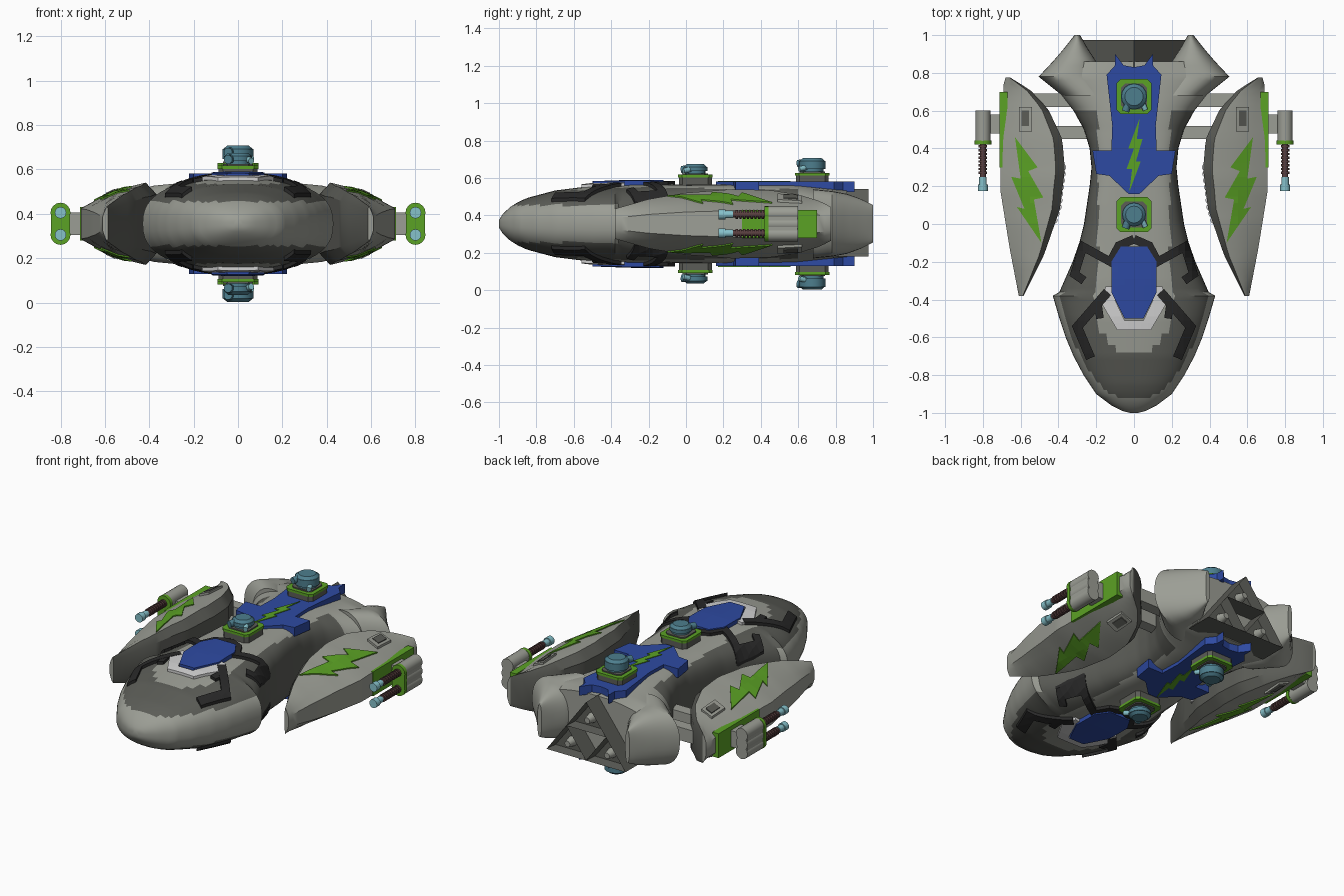
import bpy, bmesh, math
from mathutils import Matrix, Vector

if "Cube" in bpy.data.objects:
    bpy.data.objects.remove(bpy.data.objects["Cube"])

MID = 0.355  # the craft is mirrored about this height; all parts use local z

def mat(name, r, g, b):
    m = bpy.data.materials.new(name)
    m.diffuse_color = (r, g, b, 1)
    m.use_nodes = True
    m.node_tree.nodes["Principled BSDF"].inputs["Base Color"].default_value = m.diffuse_color
    return m

LIGHT = mat("light_grey", .33, .34, .30)
DARK = mat("dark_grey", .105, .108, .095)
BLUE = mat("blue", .027, .068, .36)
GREEN = mat("green", .105, .36, .018)
BLACK = mat("black", .022, .022, .022)
WHITE = mat("white", .65, .65, .65)
TEAL = mat("teal", .075, .21, .27)
PALE = mat("pale_teal", .24, .54, .60)
BROWN = mat("brown", .10, .05, .05)

def lerp(tab, y):
    for (a, u), (b, v) in zip(tab, tab[1:]):
        if y <= b:
            return u + (v - u) * max(0, (y - a) / (b - a))
    return tab[-1][1]

def finish(name, bm, mats, mirror="", smooth=False):
    bmesh.ops.recalc_face_normals(bm, faces=bm.faces)
    me = bpy.data.meshes.new(name)
    bm.to_mesh(me)
    bm.free()
    for m in (mats if isinstance(mats, list) else [mats]):
        me.materials.append(m)
    ob = bpy.data.objects.new(name, me)
    ob.location.z = MID
    bpy.context.collection.objects.link(ob)
    if mirror:
        md = ob.modifiers.new("Mirror", 'MIRROR')
        md.use_axis = ("x" in mirror, False, "z" in mirror)
        md.use_mirror_merge = False
    if smooth:
        bpy.ops.object.select_all(action='DESELECT')
        ob.select_set(True)
        bpy.context.view_layer.objects.active = ob
        bpy.ops.object.shade_smooth_by_angle(angle=math.radians(32))
    return ob

def box(bm, x0, x1, y0, y1, z0, z1):
    c = Vector(((x0 + x1) / 2, (y0 + y1) / 2, (z0 + z1) / 2))
    bmesh.ops.create_cube(bm, size=1, matrix=Matrix.Translation(c) @ Matrix.Diagonal((x1 - x0, y1 - y0, z1 - z0, 1)))

def rod(bm, a, b, r, r2=None, n=16):
    a, b = Vector(a), Vector(b)
    rot = (b - a).to_track_quat('Z', 'Y').to_matrix().to_4x4()
    bmesh.ops.create_cone(bm, cap_ends=True, segments=n, radius1=r, radius2=r if r2 is None else r2,
                          depth=(b - a).length, matrix=Matrix.Translation((a + b) / 2) @ rot)

def loft(name, ys, ring, mats, rule=None, mirror="", smooth=True):
    bm = bmesh.new()
    rows = [[bm.verts.new((x, y, z)) for x, z in ring(y)] for y in ys]
    n = len(rows[0])
    for a, b in zip(rows, rows[1:]):
        for i in range(n):
            f = bm.faces.new((a[i], a[(i + 1) % n], b[(i + 1) % n], b[i]))
            if rule:
                f.material_index = rule(f.calc_center_median())
    bm.faces.new(rows[0])
    bm.faces.new(rows[-1])
    return finish(name, bm, mats, mirror, smooth)

def plate(name, pts, top, thick, m, mirror="", cell=0.035):
    """Outline in plan, cut into cells and draped on the surface height top(x, y)."""
    bm = bmesh.new()
    bm.faces.new([bm.verts.new((x, y, 0)) for x, y in pts])
    for k in range(2):
        lo, hi = min(p[k] for p in pts), max(p[k] for p in pts)
        for i in range(1, int((hi - lo) / cell) + 1):
            co, no = Vector((0, 0, 0)), Vector((0, 0, 0))
            co[k], no[k] = lo + i * cell, 1
            bmesh.ops.bisect_plane(bm, geom=bm.verts[:] + bm.edges[:] + bm.faces[:], plane_co=co, plane_no=no)
    new = bmesh.ops.extrude_face_region(bm, geom=bm.faces[:])["geom"]
    up = {v for v in new if isinstance(v, bmesh.types.BMVert)}
    for v in bm.verts:
        v.co.z = top(v.co.x, v.co.y) + (thick if v in up else -0.03)
    return finish(name, bm, m, mirror)

def stroke(path, w):
    """Constant-width band around a path, with mitred corners."""
    P = [Vector(p) for p in path]
    left, right = [], []
    for i, p in enumerate(P):
        d0 = (p - P[max(i - 1, 0)]).normalized() if i else (P[1] - p).normalized()
        d1 = (P[i + 1] - p).normalized() if i < len(P) - 1 else d0
        n = Vector((-(d0 + d1).y, (d0 + d1).x)).normalized()
        s = w / 2 / max(.5, n.dot(Vector((-d0.y, d0.x))))
        left.append(tuple(p + n * s))
        right.append(tuple(p - n * s))
    return left + right[::-1]

def sym(half):
    return half + [(-x, y) for x, y in reversed(half) if x]

# --- main hull: rounded sections along y
W = [(-1, .02), (-.99, .06), (-.96, .12), (-.9, .2), (-.8, .267), (-.7, .32), (-.6, .362), (-.5, .395), (-.38, .43),
     (-.36, .395), (-.2, .325), (-.1, .29), (0, .265), (.2, .235), (.3, .225), (.4, .235), (.5, .265), (.6, .32),
     (.7, .4), (.78, .5), (.86, .43)]
H = [(-1, .02), (-.98, .052), (-.94, .09), (-.9, .115), (-.85, .138), (-.7, .178), (-.5, .203), (-.3, .21), (.6, .21), (.86, .18)]
P = [(-1, 2.4), (-.4, 2.4), (.1, 4), (.4, 4), (.6, 2.6), (.86, 2.2)]

def hull_z(x, y):
    w, h, p = lerp(W, y), lerp(H, y), lerp(P, y)
    return h * max(0, 1 - min(1, abs(x) / w) ** p) ** (1 / p)

def super_ring(cx, w, h, p, n=56):
    out = []
    for i in range(n):
        c, s = math.cos(2 * math.pi * i / n), math.sin(2 * math.pi * i / n)
        out.append((cx + w * math.copysign(abs(c) ** (2 / p), c), h * math.copysign(abs(s) ** (2 / p), s)))
    return out

def hull_colour(c):
    x, y = abs(c.x), c.y
    if y < -.37:  # light rim, dark hood, light centre
        centre = x < .2 and (y > -.45 or (x / .2) ** 2 + ((y + .45) / .24) ** 2 < 1)
        return int(abs(c.z) > .1 and not centre)
    return int(x > .19 and y < .6)

ys = sorted({round(-1 + .02 * i, 3) for i in range(94)} | {-.99})
loft("hull", ys, lambda y: super_ring(0, lerp(W, y), lerp(H, y), lerp(P, y)), [LIGHT, DARK], hull_colour)

# --- rear lobes either side of the thrusters
LI = [(.68, .1), (.78, .17), (.86, .2), (.93, .245), (1, .285)]
LO = [(.68, .38), (.78, .505), (.86, .43), (.93, .37), (1, .315)]
LH = [(.68, .185), (.78, .175), (.86, .16), (.93, .135), (1, .1)]
loft("rear_lobe", [.68 + .02 * i for i in range(17)],
     lambda y: super_ring((lerp(LI, y) + lerp(LO, y)) / 2, (lerp(LO, y) - lerp(LI, y)) / 2, lerp(LH, y), 2.3, 32),
     LIGHT, mirror="x")

# --- three triangular thrusters
def thruster(name, cx, z0, mirror):
    bm = bmesh.new()
    tri = bm.faces.new([bm.verts.new(p) for p in ((cx - .135, .8, z0), (cx + .135, .8, z0), (cx, .8, z0 + .18))])
    ext = bmesh.ops.extrude_face_region(bm, geom=[tri])["geom"]
    for v in ext:
        if isinstance(v, bmesh.types.BMVert):
            v.co.y = .975
    face = [f for f in ext if isinstance(f, bmesh.types.BMFace)]
    bmesh.ops.inset_region(bm, faces=face, thickness=.022)
    for v in face[0].verts:
        v.co.y -= .06
    finish(name, bm, DARK, mirror)
    bm = bmesh.new()
    rod(bm, (cx, .9, z0 + .062), (cx, .965, z0 + .062), .034, .018)
    finish(name + "_cone", bm, LIGHT, mirror, True)

thruster("upper_thruster", 0, .005, "")
thruster("lower_thruster", .135, -.175, "x")

# --- deck plates, top and bottom
plate("front_blue_plate", sym([(.07, -.12), (.12, -.2), (.12, -.36), (.05, -.5)]), hull_z, .025, BLUE, "z")
plate("white_trim", [(.115, -.33), (.15, -.33), (.172, -.42), (.09, -.56), (-.09, -.56), (-.172, -.42), (-.15, -.33),
                     (-.115, -.33), (-.115, -.37), (-.05, -.51), (.05, -.51), (.115, -.37)], hull_z, .016, WHITE, "z")
plate("upper_claw", stroke([(0, -.08), (.08, -.115), (.125, -.2), (.27, -.12), (.315, -.265), (.265, -.3)], .045), hull_z, .018, BLACK, "xz")
plate("lower_claw", stroke([(.14, -.36), (.3, -.545), (.23, -.71)], .05), hull_z, .018, BLACK, "xz")
plate("claw_foot", stroke([(.19, -.43), (.18, -.5)], .04), hull_z, .017, BLACK, "xz")
plate("centre_blue_plate", sym([(0, .83), (.055, .84), (.1, .9), (.1, .84), (.145, .79), (.115, .52), (.12, .39), (.22, .39),
                                (.2, .265), (.13, .255), (.03, .16)]), lambda x, y: .2, .026, BLUE, "z", 1)
plate("centre_bolt", [(.03, .56), (-.03, .4), (0, .4), (-.04, .29), (-.01, .29), (-.025, .17), (.035, .33), (.01, .33),
                      (.045, .45), (.015, .45)], lambda x, y: .226, .004, GREEN, "z", 1)

# --- turrets, top and bottom
def turret(name, y, base, top, r):
    for part, s, z0, z1, m in (("base", .088, .17, base, DARK), ("frame", .092, base, base + .015, GREEN),
                               ("seat", .068, base + .015, base + .022, DARK)):
        bm = bmesh.new()
        box(bm, -s, s, y - s, y + s, z0, z1)
        bmesh.ops.bevel(bm, geom=[e for e in bm.edges if abs(e.verts[0].co.z - e.verts[1].co.z) > .005],
                        offset=.02, segments=1, affect='EDGES')
        finish(name + "_" + part, bm, m, "z")
    bm = bmesh.new()
    rod(bm, (0, y, base), (0, y, base + .04), r * .85)
    rod(bm, (0, y, base + .035), (0, y, top - .015), r)
    rod(bm, (0, y, top - .015), (0, y, top), r * .95, r * .7)
    rod(bm, (-.02, y, top - .025), (-.045, y - r - .008, top - .03), .02)
    finish(name + "_head", bm, TEAL, "z", True)
    bm = bmesh.new()
    rod(bm, (.03, y, base + .05), (.06, y - r, base + .035), .014)
    finish(name + "_barrel", bm, PALE, "z", True)

turret("front_turret", .05, .248, .32, .064)
turret("rear_turret", .675, .258, .352, .07)

# --- side pods: tall dark inner edge sloping to a low outer edge
XI = [(-.38, .585), (-.16, .475), (.08, .392), (.29, .366), (.45, .38), (.61, .455), (.71, .55), (.775, .655)]
XO = [(-.38, .61), (-.13, .658), (.18, .708), (.45, .705), (.74, .69), (.775, .68)]
PH = [(-.38, .08), (-.2, .132), (0, .166), (.25, .185), (.45, .18), (.6, .157), (.72, .12), (.775, .09)]
PROF = [(0, .72), (.14, 1), (.45, .86), (.78, .6), (1, .38)]

def pod_z(x, y):
    a, b = lerp(XI, y), lerp(XO, y)
    return lerp(PH, y) * lerp(PROF, (x - a) / (b - a))

def pod_ring(y):
    a, b, h = lerp(XI, y), lerp(XO, y), lerp(PH, y)
    up = [(a + (b - a) * t, h * k) for t, k in PROF]
    return up + [(x, -z) for x, z in reversed(up)]

def pod_colour(c):
    a, b = lerp(XI, c.y), lerp(XO, c.y)
    return int(c.x < a + .12 * (b - a))

loft("side_pod", [-.38 + .035 * i for i in range(34)], pod_ring, [LIGHT, DARK], pod_colour, "x")
plate("pod_bolt", [(.63, .46), (.51, .3), (.56, .28), (.48, .14), (.53, .13), (.49, -.1), (.62, .09), (.58, .08),
                   (.65, .25), (.6, .24)], pod_z, .007, GREEN, "xz")
plate("pod_hatch", [(.54, .49), (.61, .49), (.61, .62), (.54, .62)], pod_z, .014, LIGHT, "xz", .07)
plate("pod_hatch_panel", [(.555, .52), (.595, .52), (.595, .6), (.555, .6)], pod_z, .018, DARK, "xz", .07)
bm = bmesh.new()
box(bm, .67, .712, .3, .7, -.075, .075)
finish("pod_side_panel", bm, GREEN, "x")
bm = bmesh.new()
for i in range(9):  # ribs on the pod's inner wall
    y = .02 + .035 * i
    rod(bm, (lerp(XI, y) + .01, y, -.05), (lerp(XI, y) + .01, y, .05), .018, n=10)
finish("inner_ribs", bm, WHITE, "x", True)

# --- struts from hull to pods
bm = bmesh.new()
box(bm, .18, .7, .62, .69, -.04, .04)
box(bm, .18, .7, .45, .52, -.04, .04)
finish("pod_struts", bm, LIGHT, "x")

# --- twin guns outside each pod
bm = bmesh.new()
box(bm, .69, .79, .48, .58, -.05, .05)
box(bm, .765, .835, .44, .595, -.05, .05)
for z in (-.055, 0, .055):
    rod(bm, (.8, .44, z), (.8, .6, z), .04)
finish("gun_housing", bm, LIGHT, "x", True)
bm = bmesh.new()
box(bm, .757, .843, .42, .442, -.05, .05)
for z in (-.05, .05):
    rod(bm, (.8, .42, z), (.8, .442, z), .045)
finish("gun_collar", bm, GREEN, "x", True)
bm = bmesh.new()
rod(bm, (.8, .23, .05), (.8, .43, .05), .016)
for i in range(8):
    rod(bm, (.8, .265 + .02 * i, .05), (.8, .277 + .02 * i, .05), .023)
finish("gun_barrel", bm, BROWN, "xz", True)
bm = bmesh.new()
rod(bm, (.8, .175, .05), (.8, .21, .05), .026)
rod(bm, (.8, .21, .05), (.8, .25, .05), .02)
finish("gun_tip", bm, PALE, "xz", True)
